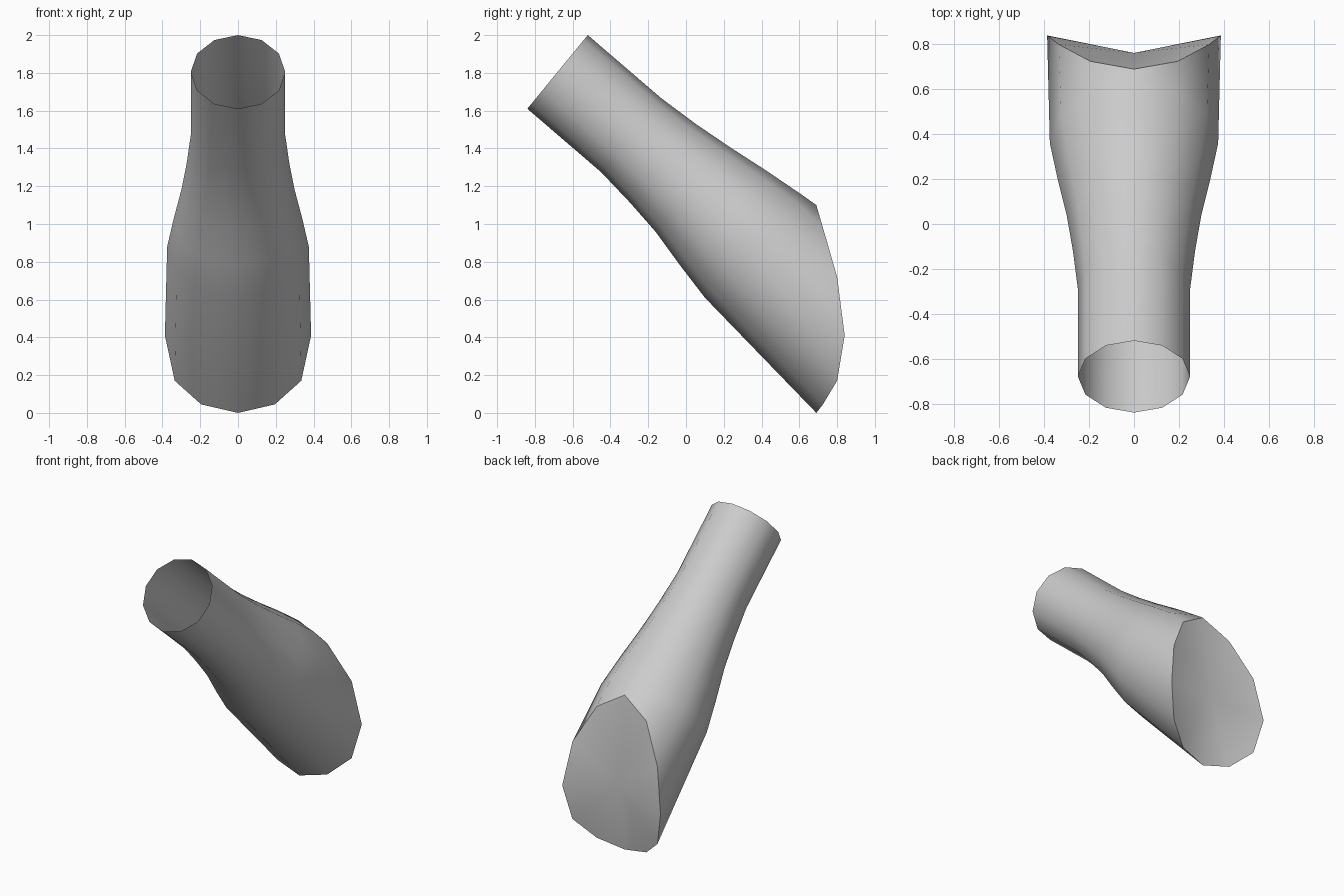
import bpy, bmesh, math

if "Cube" in bpy.data.objects:
    bpy.data.objects.remove(bpy.data.objects["Cube"])

SIDES = 12

grey = bpy.data.materials.new("light_grey")
grey.diffuse_color = (0.6, 0.6, 0.6, 1)
grey.use_nodes = True
grey.node_tree.nodes["Principled BSDF"].inputs["Base Color"].default_value = grey.diffuse_color

# Round sections: centre y, centre z, radius, half-height vector (y, z)
sections = [
    (-0.68, 1.805, 0.25, 0.16, 0.195),
    (-0.29, 1.47, 0.25, 0.16, 0.195),
    (-0.12, 1.32, 0.272, 0.177, 0.206),
    (0.04, 1.18, 0.30, 0.20, 0.222),
    (0.20, 1.03, 0.34, 0.232, 0.248),
    (0.36, 0.88, 0.375, 0.26, 0.27),
]

# Curved cut at the wide end: x, y, z from top to bottom of one half
cut = [(0, 0.69, 1.10), (0.195, 0.725, 0.98), (0.335, 0.80, 0.72),
       (0.387, 0.84, 0.41), (0.335, 0.80, 0.17), (0.195, 0.725, 0.045),
       (0, 0.69, 0)]
cut += [(-x, y, z) for x, y, z in cut[-2:0:-1]]

bm = bmesh.new()
rings = []
for cy, cz, r, hy, hz in sections:
    ring = []
    for i in range(SIDES):
        a = 2 * math.pi * i / SIDES
        ring.append(bm.verts.new((r * math.sin(a), cy + hy * math.cos(a),
                                  cz + hz * math.cos(a))))
    rings.append(ring)
rings.append([bm.verts.new(p) for p in cut])

# Tube wall, open at the narrow end
for a, b in zip(rings, rings[1:]):
    for i in range(SIDES):
        j = (i + 1) % SIDES
        bm.faces.new((a[i], a[j], b[j], b[i]))

# Saddle-shaped cap fanned from its middle
hub = bm.verts.new((0, 0.762, 0.48))
for i in range(SIDES):
    bm.faces.new((rings[-1][i], rings[-1][(i + 1) % SIDES], hub))

bmesh.ops.recalc_face_normals(bm, faces=bm.faces[:])
if sum(f.normal.y for f in hub.link_faces) < 0:
    bmesh.ops.reverse_faces(bm, faces=bm.faces[:])

mesh = bpy.data.meshes.new("angled_tube")
bm.to_mesh(mesh)
bm.free()
mesh.materials.append(grey)
tube = bpy.data.objects.new("angled_tube", mesh)
bpy.context.collection.objects.link(tube)

# Smooth wall with a crisp rim at the cap
bpy.context.view_layer.objects.active = tube
tube.select_set(True)
bpy.ops.object.shade_smooth_by_angle(angle=math.radians(38))
